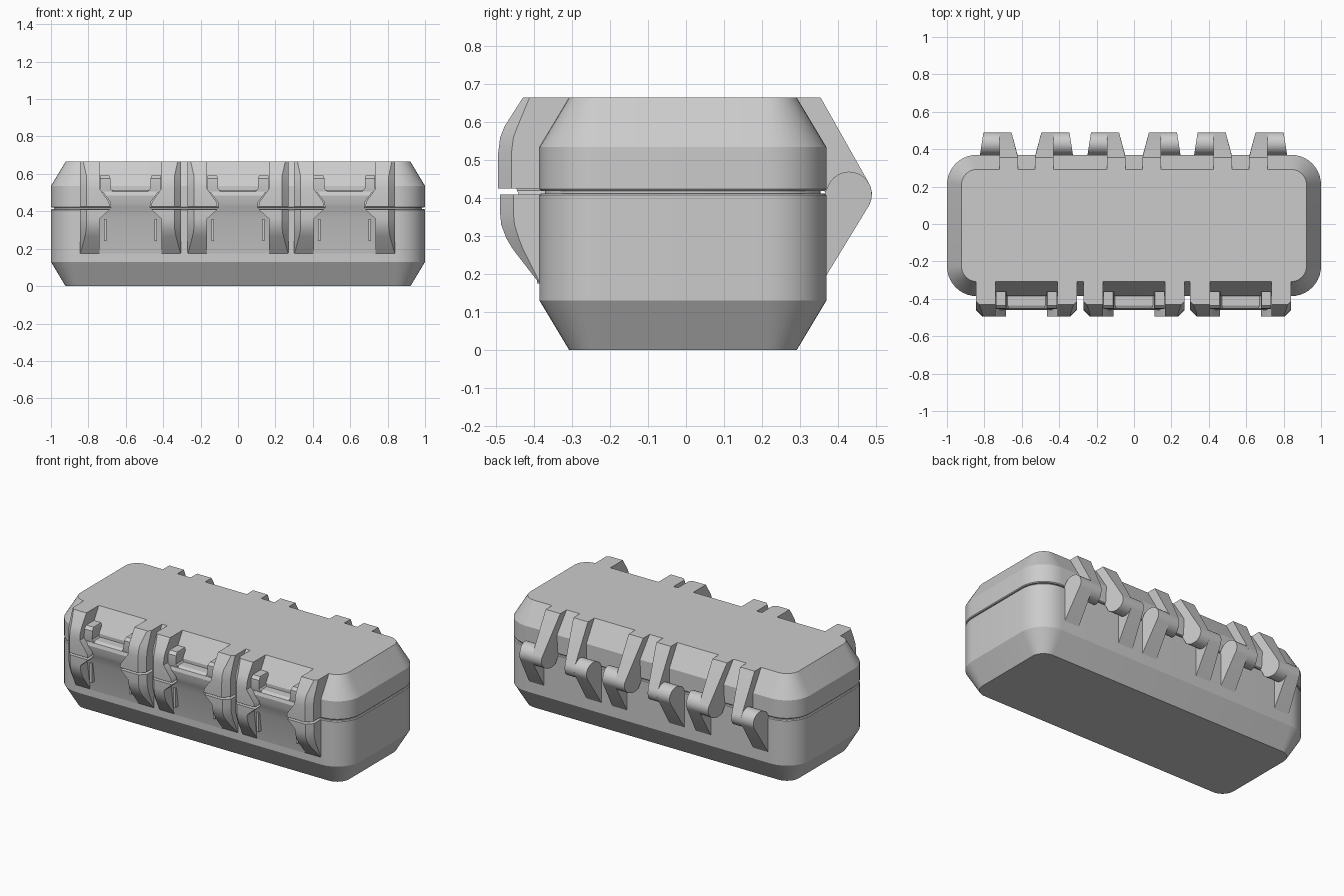
import bpy, bmesh, math

cube = bpy.data.objects.get("Cube")
if cube:
    bpy.data.objects.remove(cube, do_unlink=True)

grey = bpy.data.materials.new("case_grey")
grey.use_nodes = True
GREY = (0.6, 0.6, 0.6, 1)
grey.diffuse_color = GREY
grey.node_tree.nodes["Principled BSDF"].inputs["Base Color"].default_value = GREY

CENTRES = (-0.575, 0.0, 0.57)


def loft(name, rings):
    """Join matching rings of points into a closed solid."""
    bm = bmesh.new()
    rows = [[bm.verts.new(p) for p in ring] for ring in rings]
    n = len(rows[0])
    for a, b in zip(rows, rows[1:]):
        for i in range(n):
            j = (i + 1) % n
            bm.faces.new((a[i], a[j], b[j], b[i]))
    bm.faces.new(rows[0][::-1])
    bm.faces.new(rows[-1])
    bmesh.ops.recalc_face_normals(bm, faces=bm.faces)
    mesh = bpy.data.meshes.new(name)
    bm.to_mesh(mesh)
    bm.free()
    mesh.materials.append(grey)
    obj = bpy.data.objects.new(name, mesh)
    bpy.context.collection.objects.link(obj)
    bpy.ops.object.select_all(action='DESELECT')
    obj.select_set(True)
    bpy.context.view_layer.objects.active = obj
    bpy.ops.object.shade_smooth_by_angle(angle=math.radians(25))
    return obj


def rounded_ring(z, inset, steps=10):
    """Rounded rectangle outline of the case, shrunk by inset."""
    r = 0.16 - inset
    ring = []
    for k, (sx, sy) in enumerate(((1, 1), (-1, 1), (-1, -1), (1, -1))):
        for i in range(steps + 1):
            a = math.pi / 2 * (k + i / steps)
            ring.append((sx * 0.84 + r * math.cos(a),
                         -0.008 + sy * 0.218 + r * math.sin(a), z))
    return ring


def box(name, x0, x1, y0, y1, z0, z1):
    return loft(name, [[(x0, y0, z), (x1, y0, z), (x1, y1, z), (x0, y1, z)]
                       for z in (z0, z1)])


# Case shells and the recessed seam
loft("case_base", [rounded_ring(z, d) for z, d in
                   ((0, 0.078), (0.13, 0), (0.408, 0), (0.413, 0.004))])
loft("seam_core", [rounded_ring(z, 0.015) for z in (0.39, 0.44)])
loft("case_lid", [rounded_ring(z, d) for z, d in
                  ((0.419, 0.004), (0.424, 0), (0.535, 0), (0.665, 0.078))])

# Latch guards: height, front depth, inner offset
LID_GUARD = ((0.425, -0.495, 0.11), (0.45, -0.495, 0.115), (0.52, -0.495, 0.165),
             (0.56, -0.49, 0.165), (0.59, -0.478, 0.165), (0.665, -0.43, 0.165))
BASE_GUARD = ((0.41, -0.49, 0.11), (0.36, -0.49, 0.165), (0.33, -0.487, 0.165),
              (0.295, -0.474, 0.165), (0.265, -0.456, 0.165), (0.172, -0.384, 0.165))


def guard(name, c, s, rows):
    rings = []
    for z, front, inner in rows:
        chamfer = min(0.035, 0.35 * (-0.38 - front))
        rings.append([(c + s * x, y, z) for x, y in
                      ((inner, -0.3), (inner, front), (0.27 - chamfer, front),
                       (0.27, front + chamfer), (0.27, -0.3))])
    loft(name, rings)


# Hinge side profiles as (y, z) around the pin
def arc(start, end, steps=14):
    return [(0.43 + 0.06 * math.cos(math.radians(start + (end - start) * i / steps)),
             0.41 + 0.06 * math.sin(math.radians(start + (end - start) * i / steps)))
            for i in range(steps + 1)]


LID_HINGE = [(0.29, 0.665), (0.355, 0.665)] + arc(29, -130) + [(0.36, 0.43)]
BASE_HINGE = [(0.36, 0.18)] + arc(-30, 160) + [(0.36, 0.4)]


def hinge(name, c, s, profile, x0, x1, flare0, flare1):
    """Extrude a side profile, narrowing it towards the back."""
    rings = []
    for x, flare in ((x0, flare0), (x1, flare1)):
        rings.append([(c + s * (x + flare * max(0, y - 0.36) / 0.13), y, z)
                      for y, z in profile])
    loft(name, rings)


# Latch plate: height, half width, front depth
PLATE = ((0.175, 0.165, -0.392), (0.36, 0.165, -0.42), (0.42, 0.105, -0.445),
         (0.45, 0.108, -0.455), (0.485, 0.135, -0.46), (0.505, 0.148, -0.453),
         (0.515, 0.155, -0.435))

for n, c in enumerate(CENTRES, 1):
    loft(f"latch_plate_{n}", [[(c - w, -0.37, z), (c - w, y, z), (c + w, y, z),
                               (c + w, -0.37, z)] for z, w, y in PLATE])
    for side, s in (("left", 1), ("right", -1)):
        tag = f"{side}_{n}"
        guard(f"lid_guard_{tag}", c, s, LID_GUARD)
        guard(f"base_guard_{tag}", c, s, BASE_GUARD)
        hinge(f"lid_hinge_{tag}", c, s, LID_HINGE, 0.045, 0.145, 0.035, 0)
        hinge(f"base_hinge_{tag}", c, s, BASE_HINGE, 0.145, 0.25, 0, -0.02)
        # Hook ear on top of the latch, with a sloped inner foot
        loft(f"latch_ear_{tag}", [[(c + s * x, y, z) for x, y in
             ((inner, -0.36), (inner, front), (0.163, front), (0.163, -0.36))]
             for z, inner, front in ((0.5, 0.09, -0.45), (0.525, 0.108, -0.455),
                                     (0.575, 0.108, -0.452), (0.592, 0.113, -0.435))])
        # Narrow rib beside the lever
        box(f"lever_rib_{tag}", c + s * 0.128, c + s * 0.142, -0.43, -0.38, 0.24, 0.36)
